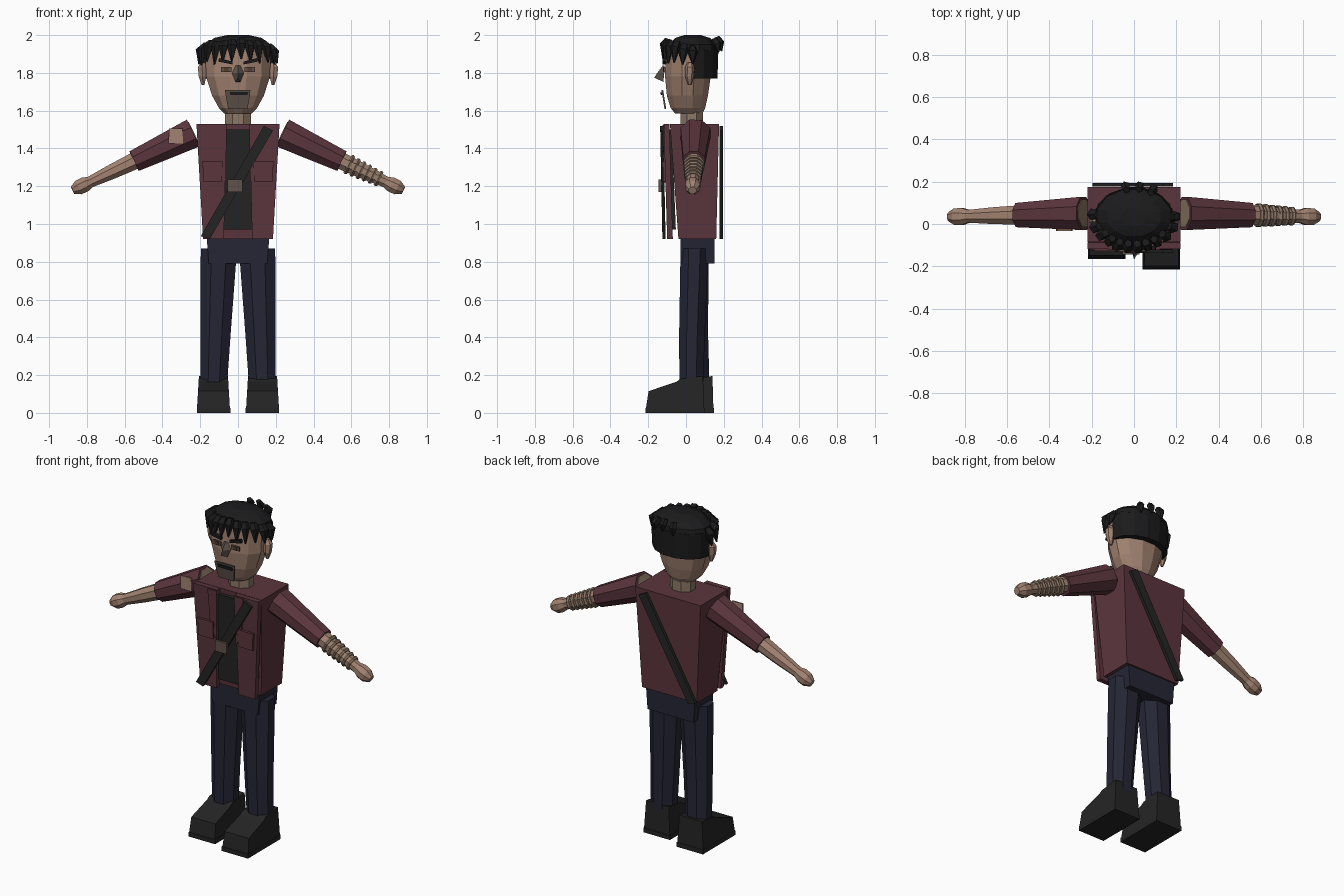
import bpy, bmesh, math
from mathutils import Vector


def material(name, rgb):
    m = bpy.data.materials.new(name)
    m.diffuse_color = (*rgb, 1)
    return m


SKIN = material("skin", (0.36, 0.225, 0.165))
MAROON = material("maroon_cloth", (0.105, 0.036, 0.047))
NAVY = material("navy_cloth", (0.018, 0.019, 0.035))
BLACK = material("black_leather", (0.018, 0.018, 0.018))
HAIR = material("black_hair", (0.011, 0.011, 0.012))
BEARD = material("stubble_brown", (0.115, 0.085, 0.07))
WRAP = material("wrap_tan", (0.27, 0.19, 0.135))
BROWN = material("eye_brown", (0.10, 0.045, 0.02))


def loft(name, rings, mat):
    """Closed solid through matching rings of points."""
    bm = bmesh.new()
    vs = [[bm.verts.new(p) for p in r] for r in rings]
    n = len(vs[0])
    for a, b in zip(vs, vs[1:]):
        for i in range(n):
            j = (i + 1) % n
            bm.faces.new((a[i], a[j], b[j], b[i]))
    bm.faces.new(vs[0])
    bm.faces.new(vs[-1])
    bmesh.ops.recalc_face_normals(bm, faces=bm.faces)
    me = bpy.data.meshes.new(name)
    bm.to_mesh(me)
    bm.free()
    me.materials.append(mat)
    ob = bpy.data.objects.new(name, me)
    bpy.context.collection.objects.link(ob)
    return ob


def oval(z, rx, y0, y1, n=12, cx=0.0, a0=None, a1=None):
    """Horizontal oval ring, or an arc of it from a0 to a1 degrees."""
    if a0 is None:
        angs = [2 * math.pi * (i + 0.5) / n for i in range(n)]
    else:
        angs = [math.radians(a0 + (a1 - a0) * i / (n - 1)) for i in range(n)]
    return [(cx + rx * math.cos(a), (y0 + y1) / 2 + (y1 - y0) / 2 * math.sin(a), z) for a in angs]


def rect(z, x0, x1, y0, y1):
    return [(x0, y0, z), (x1, y0, z), (x1, y1, z), (x0, y1, z)]


def limb(name, pts, radii, mat, n=8, turn=0.5):
    """Straight tapered limb with a ring at every point."""
    pts = [Vector(p) for p in pts]
    d = (pts[-1] - pts[0]).normalized()
    u = d.cross(Vector((0, 1, 0) if abs(d.y) < 0.9 else (1, 0, 0))).normalized()
    v = d.cross(u)
    rings = []
    for p, r in zip(pts, radii):
        angs = [2 * math.pi * (i + turn) / n for i in range(n)]
        rings.append([p + (u * math.cos(a) + v * math.sin(a)) * r for a in angs])
    return loft(name, rings, mat)


def plate(name, pts, y, thick, mat, lean=0.0):
    """Flat outline in x and z, front at y, leaning with height from its first point."""
    z0 = pts[0][1]
    return loft(name, [[(x, y + t + lean * (z - z0), z) for x, z in pts] for t in (0, thick)], mat)


def block(x0, x1, z0, z1):
    return [(x0, z1), (x1, z1), (x1, z0), (x0, z0)]


def flip(pts, s):
    return [(s * x, z) for x, z in pts]


# Torso, hips and shirt front
loft("jacket_body", [rect(0.92, -0.185, 0.185, -0.04, 0.16), rect(1.53, -0.22, 0.22, -0.085, 0.175)], MAROON)
loft("hips", [rect(0.79, -0.155, 0.155, -0.03, 0.15), rect(0.92, -0.165, 0.165, -0.03, 0.15)], NAVY)
plate("shirt_front", [(-0.06, 1.50), (0.06, 1.50), (0.08, 0.97), (-0.08, 0.97)], -0.105, 0.03, BLACK, -0.04)

# Straps across chest and back
strap = [(0.137, 1.52), (0.185, 1.495), (-0.15, 0.92), (-0.197, 0.935)]
plate("chest_strap", strap, -0.137, 0.017, BLACK, -0.02)
plate("back_strap", strap, 0.177, 0.018, BLACK)
plate("buckle", block(-0.055, 0.025, 1.17, 1.235), -0.145, 0.015, BEARD)

# Paired parts
for s, side in ((-1, "left"), (1, "right")):
    # Jacket front panel, lapel and pocket
    plate(side + "_jacket_panel", flip([(0.06, 1.53), (0.22, 1.53), (0.185, 0.92), (0.075, 0.92)], s),
          -0.118, 0.03, MAROON, -0.03)
    plate(side + "_lapel", flip([(0.06, 1.525), (0.12, 1.525), (0.105, 1.30), (0.065, 1.22)], s),
          -0.124, 0.008, MAROON, -0.03)
    plate(side + "_pocket", flip(block(0.085, 0.185, 1.225, 1.30), s), -0.122, 0.015, MAROON)
    plate(side + "_pocket_flap", flip(block(0.08, 0.19, 1.30, 1.33), s), -0.127, 0.018, MAROON)

    # Arm, sleeve and hand share one sloping axis
    def arm(t, z_off=0.0):
        return (s * t, 0.05 - 0.025 * (t - 0.24), 1.48 - 0.475 * (t - 0.24) + z_off)
    limb(side + "_sleeve", [arm(0.238), arm(0.40), arm(0.55)], [0.085, 0.073, 0.062], MAROON)
    limb(side + "_shoulder_cap", [arm(0.234), arm(0.25)], [0.07, 0.07], WRAP)
    limb(side + "_forearm", [arm(0.52), arm(0.66), arm(0.80)], [0.05, 0.043, 0.031], SKIN)
    limb(side + "_hand", [arm(0.77), arm(0.81), arm(0.845), arm(0.876)], [0.028, 0.043, 0.042, 0.022], SKIN)

    # Leg, boot and sole; one foot stands slightly ahead
    dy = 0.0 if s > 0 else 0.035
    loft(side + "_leg", [oval(0.12, 0.076, -0.04 + dy, 0.095 + dy, 8, s * 0.13),
                         oval(0.41, 0.086, -0.042 + dy * .7, 0.105 + dy * .5, 8, s * 0.119),
                         oval(0.87, 0.104, -0.035, 0.125, 8, s * 0.101)], NAVY)
    by = 0.0 if s > 0 else 0.05
    prof = [(-0.212, 0.025), (-0.198, 0.115), (-0.05, 0.165), (-0.03, 0.18), (0.09, 0.195), (0.095, 0.025)]
    rings = []
    for e in (-1, 1):
        rings.append([(s * 0.13 + e * (0.087 - 0.06 * (z - 0.025)), y + by, z) for y, z in prof])
    loft(side + "_boot", rings, BLACK)
    xs = sorted((s * 0.04, s * 0.218))
    loft(side + "_sole", [rect(z, *xs, -0.215 + by, 0.098 + by) for z in (0, 0.027)], BLACK)

    # Ear, eye and brow
    limb(side + "_ear", [(s * 0.185, 0.02, 1.735), (s * 0.188, 0.018, 1.78), (s * 0.19, 0.02, 1.83),
                         (s * 0.185, 0.02, 1.855)], [0.008, 0.023, 0.026, 0.012], SKIN, 6)
    plate(side + "_eye", flip(block(0.035, 0.09, 1.805, 1.83), s), -0.118, 0.009, BEARD)
    plate(side + "_iris", flip(block(0.05, 0.075, 1.807, 1.828), s), -0.122, 0.006, BROWN)
    plate(side + "_brow", flip([(0.03, 1.845), (0.03, 1.86), (0.10, 1.878), (0.105, 1.86)], s), -0.124, 0.02, HAIR)

# Forearm wraps on one side only, patch on the other sleeve
for i in range(6):
    t = 0.58 + 0.031 * i
    c = [(q, 0.05 - 0.025 * (q - 0.24), 1.48 - 0.475 * (q - 0.24)) for q in (t, t + 0.009, t + 0.018)]
    r = 0.06 - 0.0025 * i
    limb("forearm_wrap_%d" % i, c, [r - 0.006, r, r - 0.006], WRAP)
plate("sleeve_patch", [(-0.365, 1.505), (-0.295, 1.505), (-0.29, 1.425), (-0.368, 1.425)], -0.032, 0.009, SKIN)

# Neck and head
loft("neck", [oval(z, 0.075, -0.035, 0.095, 8) for z in (1.52, 1.63)], WRAP)
loft("head", [oval(1.585, 0.075, -0.06, 0.09), oval(1.615, 0.105, -0.085, 0.105), oval(1.68, 0.142, -0.105, 0.12),
              oval(1.78, 0.175, -0.115, 0.135), oval(1.92, 0.18, -0.11, 0.14), oval(1.96, 0.14, -0.08, 0.12)], SKIN)

# Nose, stubble and mouth
loft("nose", [[(-0.012, -0.115, 1.84), (0.012, -0.115, 1.84), (0, -0.122, 1.84)],
              [(-0.032, -0.115, 1.80), (0.032, -0.115, 1.80), (0, -0.152, 1.80)],
              [(-0.012, -0.12, 1.752), (0.012, -0.12, 1.752), (0, -0.168, 1.775)]], BEARD)
plate("stubble", [(-0.07, 1.71), (0.066, 1.71), (0.058, 1.65), (0.05, 1.61), (-0.052, 1.61), (-0.06, 1.65)],
      -0.13, 0.009, BEARD, -0.16)
plate("mouth", [(-0.045, 1.70), (0.055, 1.70), (0.05, 1.682), (-0.04, 1.682)], -0.136, 0.007, HAIR, -0.16)

# Hair cap and back of the hair
loft("hair_cap", [oval(1.915, 0.188, -0.105, 0.175), oval(1.95, 0.18, -0.095, 0.168),
                  oval(1.985, 0.13, -0.06, 0.13), oval(2.0, 0.06, -0.01, 0.08)], HAIR)
loft("hair_back", [oval(1.77, 0.18, -0.10, 0.17, 8, 0, 0, 180),
                   oval(1.925, 0.188, -0.105, 0.175, 8, 0, 0, 180)], HAIR)

# Hair tufts: angle, root height, droop, thickness
tufts = [(176, 1.915, 0.07, 0.03), (200, 1.925, 0.085, 0.03), (217, 1.94, 0.08, 0.028), (233, 1.935, 0.09, 0.026),
         (247, 1.94, 0.08, 0.027), (261, 1.945, 0.085, 0.028), (275, 1.95, 0.075, 0.028), (289, 1.94, 0.085, 0.027),
         (304, 1.94, 0.09, 0.026), (321, 1.935, 0.08, 0.028), (340, 1.92, 0.075, 0.03), (0, 1.91, 0.06, 0.028),
         (62, 1.95, 0.04, 0.024), (82, 1.96, 0.035, 0.022), (102, 1.955, 0.04, 0.024)]
for i, (deg, z, drop, r) in enumerate(tufts):
    c, q = math.cos(math.radians(deg)), math.sin(math.radians(deg))

    def at(f, h):
        return (0.185 * f * c, 0.035 + 0.14 * f * q, z + h)
    limb("hair_tuft_%d" % i, [at(0.92, 0.03), at(1.06, 0), at(1.12, -drop)], [r * 0.7, r, 0.004], HAIR, 5)
